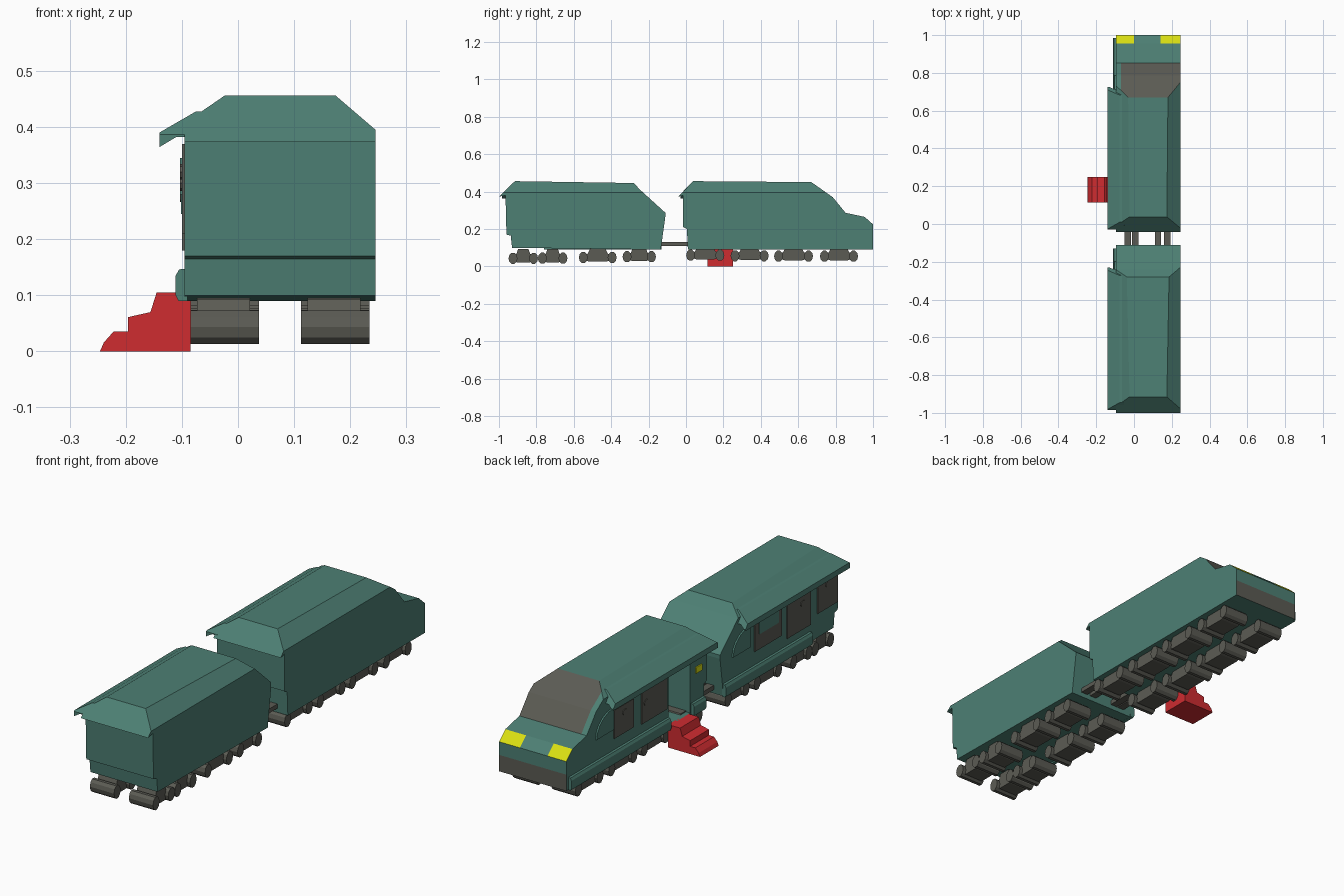
import bpy, bmesh, math
from mathutils import Vector

if "Cube" in bpy.data.objects:
    bpy.data.objects.remove(bpy.data.objects["Cube"])


def material(name, rgb):
    m = bpy.data.materials.new(name)
    m.diffuse_color = (*rgb, 1)
    m.use_nodes = True
    m.node_tree.nodes["Principled BSDF"].inputs["Base Color"].default_value = m.diffuse_color
    return m


GREEN = material("dull green", (0.075, 0.215, 0.175))
GREY = material("warm dark grey", (0.105, 0.105, 0.088))
RED = material("red", (0.62, 0.025, 0.03))
YELLOW = material("yellow", (0.7, 0.74, 0.006))

LEFT, RIGHT = -0.095, 0.245


def cut(bm, co, no, clear):
    """Slice a closed bmesh; optionally discard the outer side and cap it."""
    r = bmesh.ops.bisect_plane(bm, geom=bm.verts[:] + bm.edges[:] + bm.faces[:],
                               plane_co=co, plane_no=no, clear_outer=clear)
    if clear:
        edges = [g for g in r['geom_cut'] if isinstance(g, bmesh.types.BMEdge)]
        bmesh.ops.contextual_create(bm, geom=edges)


def prism(name, pts, axis, a, b, mats, trims=(), splits=()):
    """Extrude a 2D profile: (y, z) along x or (x, z) along y."""
    bm = bmesh.new()
    place = (lambda p, t: (t, p[0], p[1])) if axis == 'x' else (lambda p, t: (p[0], t, p[1]))
    ends = [[bm.verts.new(place(p, t)) for p in pts] for t in (a, b)]
    bm.faces.new(ends[0])
    bm.faces.new(ends[1][::-1])
    n = len(pts)
    for i in range(n):
        j = (i + 1) % n
        bm.faces.new((ends[0][i], ends[1][i], ends[1][j], ends[0][j]))
    bmesh.ops.recalc_face_normals(bm, faces=bm.faces)
    for co, no in trims:
        cut(bm, co, no, True)
    for x in splits:
        cut(bm, (x, 0, 0), (1, 0, 0), False)
    bmesh.ops.recalc_face_normals(bm, faces=bm.faces)
    me = bpy.data.meshes.new(name)
    bm.to_mesh(me)
    bm.free()
    for m in mats:
        me.materials.append(m)
    ob = bpy.data.objects.new(name, me)
    bpy.context.collection.objects.link(ob)
    return ob


def box(name, x, y, z, mat):
    return prism(name, [(y[0], z[0]), (y[1], z[0]), (y[1], z[1]), (y[0], z[1])],
                 'x', x[0], x[1], [mat])


# Sloping roof sides, shared by both cars
ROOF_TRIMS = [((0.175, 0, 0.455), (0.06, 0, 0.07)),
              ((-0.025, 0, 0.455), (-0.048, 0, 0.07))]

# Front car body with hood, windscreen and hipped rear roof
engine = prism("front_car_body",
               [(0.01, 0.09), (0.005, 0.2), (-0.015, 0.21), (-0.015, 0.38), (-0.042, 0.373),
                (0.038, 0.456), (0.67, 0.451), (0.785, 0.37), (0.853, 0.287), (0.955, 0.265),
                (1.0, 0.225), (1.0, 0.165), (1.0, 0.09)],
               'x', LEFT, RIGHT, [GREEN, GREY, YELLOW], ROOF_TRIMS, (-0.068, 0.0, 0.14))

# Door recess
cutter = box("door_cutter", (-0.2, 0.06), (0.105, 0.262), (0.105, 0.366), GREEN)
cutter.hide_render = True
mod = engine.modifiers.new("door", 'BOOLEAN')
mod.operation = 'DIFFERENCE'
mod.solver = 'EXACT'
mod.object = cutter
bpy.context.view_layer.objects.active = engine
bpy.ops.object.modifier_apply(modifier="door")
bpy.data.objects.remove(cutter)

# Windscreen, headlights and bumper by place and direction
for f in engine.data.polygons:
    c, n = f.center, f.normal
    f.material_index = 0
    if n.y > 0.3 and n.z > 0.3 and abs(n.x) < 0.1:
        if c.y < 0.86 and c.y > 0.6 and c.x > -0.068:
            f.material_index = 1
        elif c.y > 0.96 and (c.x < 0 or c.x > 0.14):
            f.material_index = 2
    elif n.y > 0.9 and c.y > 0.99 and c.z < 0.165:
        f.material_index = 1

# Rear car body
prism("rear_car_body",
      [(-0.93, 0.1), (-0.937, 0.165), (-0.96, 0.17), (-0.965, 0.38), (-1.0, 0.373),
       (-0.915, 0.456), (-0.28, 0.446), (-0.24, 0.405), (-0.11, 0.287), (-0.11, 0.27),
       (-0.135, 0.09)],
      'x', LEFT, RIGHT, [GREEN], ROOF_TRIMS)

# Overhanging eaves on the platform side
EAVE = [(-0.055, 0.432), (-0.062, 0.428), (-0.076, 0.427), (-0.14, 0.39), (-0.14, 0.364),
        (-0.11, 0.382), (-0.09, 0.382), (-0.05, 0.4)]
for name, y0, y1 in (("front_car_eave", -0.03, 0.725), ("rear_car_eave", -0.985, -0.23)):
    prism(name, EAVE, 'y', y0, y1, [GREEN],
          [((0, y0 - 0.011, 0.375), (0, -0.72, 0.7)), ((0, y1, 0.37), (0, 0.8, 0.6))])

# Lower side sills
SILL = [(-0.09, 0.09), (-0.106, 0.09), (-0.111, 0.1), (-0.111, 0.135), (-0.105, 0.146), (-0.09, 0.148)]
for y0, y1 in ((0.265, 0.985), (0.01, 0.1), (-0.76, -0.13)):
    prism("side_sill", SILL, 'y', y0, y1, [GREEN])


# Side panels, each a thin plate
def plate(name, pts, mat, depth=0.005):
    prism(name, pts, 'x', LEFT - depth, LEFT + 0.001, [mat])


def rect(y0, y1, z0, z1):
    return [(y0, z0), (y1, z0), (y1, z1), (y0, z1)]


for y0, y1, z0, z1 in ((0.275, 0.46, 0.19, 0.36), (0.52, 0.66, 0.2, 0.33),
                       (-0.55, -0.355, 0.21, 0.37), (-0.76, -0.59, 0.18, 0.36),
                       (-0.955, -0.81, 0.21, 0.37)):
    plate("side_panel", rect(y0, y1, z0, z1), GREY)

# Small window in a rear panel, and the handles on panels
plate("panel_window", rect(-0.525, -0.385, 0.28, 0.345), GREEN, 0.008)
for y, z in ((0.585, 0.295), (0.43, 0.28), (-0.7, 0.3), (-0.88, 0.32)):
    plate("panel_knob", [(y + 0.017 * math.cos(i * math.pi / 4), z + 0.014 * math.sin(i * math.pi / 4))
                         for i in range(8)], GREY, 0.008)

# Quarter-round cab windows
for y in (0.665, -0.32):
    arc = [(y + 0.125 * math.cos(i * math.pi / 10), 0.245 + 0.1 * math.sin(i * math.pi / 10))
           for i in range(6)]
    plate("cab_window", arc + [(y, 0.245)], GREEN, 0.007)

# Yellow door button
plate("door_button", rect(0.025, 0.068, 0.272, 0.3), YELLOW)

# Boarding steps
prism("boarding_steps",
      [(-0.246, 0), (-0.239, 0.016), (-0.222, 0.035), (-0.196, 0.035), (-0.196, 0.061),
       (-0.156, 0.07), (-0.145, 0.105), (-0.085, 0.105), (-0.085, 0)],
      'y', 0.115, 0.25, [RED])

# Bogies: two rollers with a humped link, one row on each side
BOGIES = [(0.103, 0.078, 0.06), (0.34, 0.078, 0.057), (0.575, 0.08, 0.055), (0.818, 0.078, 0.055),
          (-0.87, 0.055, 0.043), (-0.713, 0.055, 0.044), (-0.472, 0.077, 0.048), (-0.25, 0.065, 0.052)]
for yc, d, zc in BOGIES:
    for xc in (-0.0235, 0.1735):
        for s in (-1, 1):
            ring = [(yc + s * d + 0.024 * math.cos(math.pi * i / 5),
                     zc + 0.031 * math.sin(math.pi * i / 5)) for i in range(10)]
            prism("roller", ring, 'x', xc - 0.061, xc + 0.061, [GREY])
        link = [(-d, -0.012), (-d * 0.6, -0.022), (d * 0.6, -0.022), (d, -0.012), (d, 0.012),
                (d * 0.7, 0.02), (d * 0.5, 0.05), (-d * 0.5, 0.05), (-d * 0.7, 0.02), (-d, 0.012)]
        prism("bogie_link", [(yc + y, zc + z) for y, z in link], 'x', xc - 0.05, xc + 0.045, [GREY])

# Coupling bars between the cars
for x in (-0.05, -0.01, 0.11, 0.16):
    box("coupling_bar", (x, x + 0.034), (-0.14, 0.02), (0.11, 0.13), GREY)
